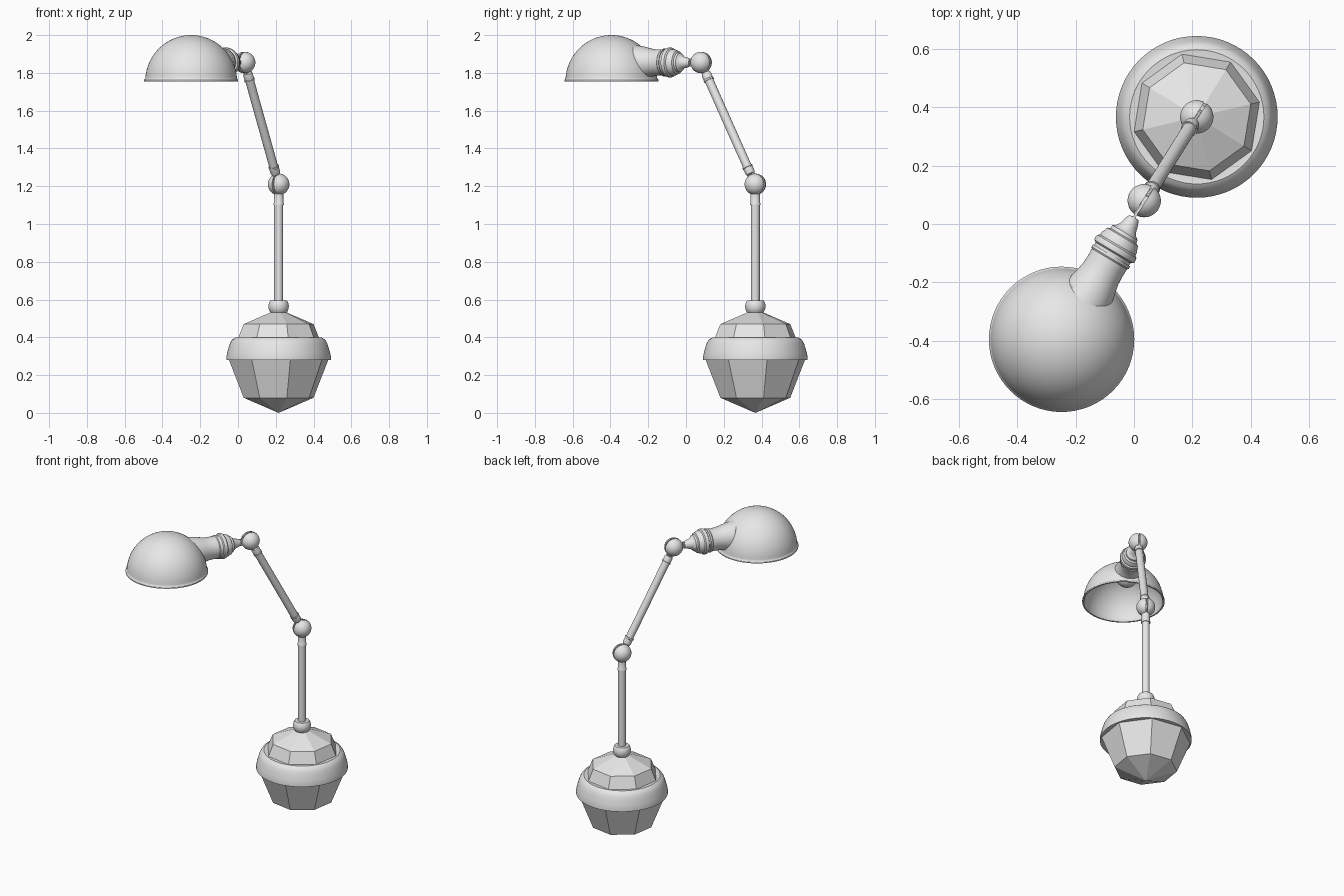
import bpy, bmesh, math
from mathutils import Vector

if "Cube" in bpy.data.objects:
    bpy.data.objects.remove(bpy.data.objects["Cube"])

grey = bpy.data.materials.new("light_grey")
grey.diffuse_color = (0.8, 0.8, 0.8, 1)
grey.use_nodes = True
grey.node_tree.nodes["Principled BSDF"].inputs["Base Color"].default_value = grey.diffuse_color

BASE = Vector((0.215, 0.367, 0))
ELBOW = Vector((0.215, 0.367, 1.21))
WRIST = Vector((0.035, 0.08, 1.855))
DOME = Vector((-0.248, -0.395, 1.755))
UP = Vector((0, 0, 1))
NECK_START = Vector((DOME.x, DOME.y, WRIST.z))
NECK_DIR = (WRIST - NECK_START).normalized()
ARM_DIR = (WRIST - ELBOW).normalized()
SIDE = ARM_DIR.cross(UP).normalized()      # direction across the hinge slits


def finish(name, bm, smooth):
    bmesh.ops.remove_doubles(bm, verts=bm.verts, dist=1e-5)
    bmesh.ops.recalc_face_normals(bm, faces=bm.faces)
    me = bpy.data.meshes.new(name)
    bm.to_mesh(me)
    bm.free()
    ob = bpy.data.objects.new(name, me)
    bpy.context.collection.objects.link(ob)
    me.materials.append(grey)
    if smooth:
        bpy.ops.object.select_all(action='DESELECT')
        ob.select_set(True)
        bpy.context.view_layer.objects.active = ob
        bpy.ops.object.shade_smooth_by_angle(angle=math.radians(35))
    return ob


def lathe(name, profile, origin, axis=UP, n=32, turn=0.0, smooth=True, closed=False):
    """Revolve (radius, distance along axis) points around an axis."""
    rot = UP.rotation_difference(axis).to_matrix()
    bm = bmesh.new()
    rings = []
    for r, t in profile:
        rings.append([bm.verts.new(origin + rot @ Vector((
            r * math.cos(turn + math.tau * i / n),
            r * math.sin(turn + math.tau * i / n), t))) for i in range(n)])
    pairs = list(zip(rings, rings[1:]))
    if closed:
        pairs.append((rings[-1], rings[0]))
    for a, b in pairs:
        for i in range(n):
            j = (i + 1) % n
            bm.faces.new((a[i], a[j], b[j], b[i]))
    return finish(name, bm, smooth)


def rod(name, origin, axis, start, end, r, n=24):
    return lathe(name, [(0, start), (r, start), (r, end), (0, end)], origin, axis, n)


def arc(r, a0, a1, steps, h=None):
    h = r if h is None else h
    for i in range(steps + 1):
        a = math.radians(a0 + (a1 - a0) * i / steps)
        yield r * math.cos(a), h * math.sin(a)


def tongue(name, origin, axis, across, start, end, height, thick):
    """Flat hinge plate that runs along an axis."""
    up = axis.cross(across).normalized()
    bm = bmesh.new()
    bmesh.ops.create_cube(bm, size=1)
    for v in bm.verts:
        c = v.co.copy()
        v.co = (origin + axis * (start + (c.x + 0.5) * (end - start))
                + across * c.y * thick + up * c.z * height)
    return finish(name, bm, False)


# faceted base with a round collar
TURN = math.radians(13.3)
lathe("base_lower", [(0, 0), (0.19, 0.08), (0.27, 0.28), (0, 0.28)],
      BASE, n=8, turn=TURN, smooth=False)
lathe("base_upper", [(0, 0.39), (0.221, 0.395), (0.19, 0.47), (0, 0.55)],
      BASE, n=8, turn=TURN, smooth=False)
lathe("base_collar", [(0, 0.28), (0.277, 0.28), (0.277, 0.295), (0.272, 0.32),
                      (0.265, 0.345), (0.257, 0.37), (0.246, 0.388), (0.23, 0.398),
                      (0.215, 0.396), (0, 0.394)], BASE, n=64)

# socket ball and lower pole
lathe("pole_socket", [(0, -0.045)] + list(arc(0.054, -55, 36, 8)) + [(0, 0.032)],
      BASE + UP * 0.564)
rod("lower_pole", BASE, UP, 0.56, 1.13, 0.0235)
lathe("lower_pole_sleeve", [(0, 1.1), (0.028, 1.1), (0.028, 1.108), (0.025, 1.113),
                            (0.025, 1.165), (0, 1.165)], BASE, n=24)

# split hinge balls
R, GAP = 0.057, 0.005
for label, centre in (("elbow", ELBOW), ("wrist", WRIST)):
    for half, sign in (("left", 1), ("right", -1)):
        a0 = math.degrees(math.asin(GAP / R))
        lathe(f"{label}_ball_{half}", [(0, GAP)] + list(arc(R, a0, 90, 10)),
              centre, SIDE * sign)
    rod(f"{label}_pin", centre, SIDE, -0.02, 0.02, 0.02)

# upper arm
LENGTH = (WRIST - ELBOW).length
rod("upper_arm", ELBOW, ARM_DIR, 0.08, LENGTH - 0.08, 0.0235)
for label, origin, axis in (("bottom", ELBOW, ARM_DIR), ("top", WRIST, -ARM_DIR)):
    lathe(f"arm_sleeve_{label}", [(0, 0.06), (0.023, 0.062), (0.026, 0.072), (0.026, 0.098),
                                  (0.028, 0.1), (0.028, 0.108), (0, 0.108)], origin, axis, 24)
    tongue(f"arm_tongue_{label}", origin, axis, SIDE, 0, 0.075, 0.044, 0.009)

# hollow dome shade with a flared rim
shade = [(0.24, 0), (0.249, 0), (0.249, 0.008), (0.243, 0.016)]
shade += list(arc(0.243, 5, 90, 24, 0.245))
shade += list(arc(0.235, 90, 2, 24, 0.237))
lathe("shade", shade, DOME, n=64, closed=True)

# neck flaring into the shade, trimmed where it would enter the hollow
neck = lathe("neck", [(0, 0.15), (0.092, 0.15), (0.088, 0.18), (0.083, 0.205), (0.076, 0.235),
                      (0.071, 0.26), (0.069, 0.29), (0.07, 0.32), (0.074, 0.325),
                      (0.074, 0.335), (0, 0.335)], NECK_START, NECK_DIR, 48)
cutter = lathe("neck_cutter", [(0, -0.05), (0.239, -0.05)] + list(arc(0.239, 0, 90, 24, 0.241)),
               DOME, n=64)
cutter.hide_render = True
cutter.hide_set(True)
cut = neck.modifiers.new("trim", 'BOOLEAN')
cut.operation = 'DIFFERENCE'
cut.object = cutter
cut.solver = 'EXACT'

# stepped lamp holder and its hinge tongue
lathe("lamp_holder", [(0, 0.325), (0.068, 0.325), (0.07, 0.345), (0.078, 0.35), (0.08, 0.36),
                      (0.078, 0.37), (0.07, 0.376), (0.07, 0.388), (0.066, 0.395),
                      (0.062, 0.408), (0.052, 0.413), (0.05, 0.425), (0.04, 0.432),
                      (0.032, 0.445), (0.025, 0.47), (0.018, 0.485), (0, 0.487)],
      NECK_START, NECK_DIR, 48)
across = NECK_DIR.cross(UP).normalized()
tongue("holder_tongue", NECK_START, NECK_DIR, across, 0.45, 0.55, 0.042, 0.009)

# bulb inside the shade
lathe("bulb", list(arc(0.068, -90, 40, 14)) + [(0.045, 0.07), (0, 0.07)],
      NECK_START + NECK_DIR * 0.135, NECK_DIR, 32)
